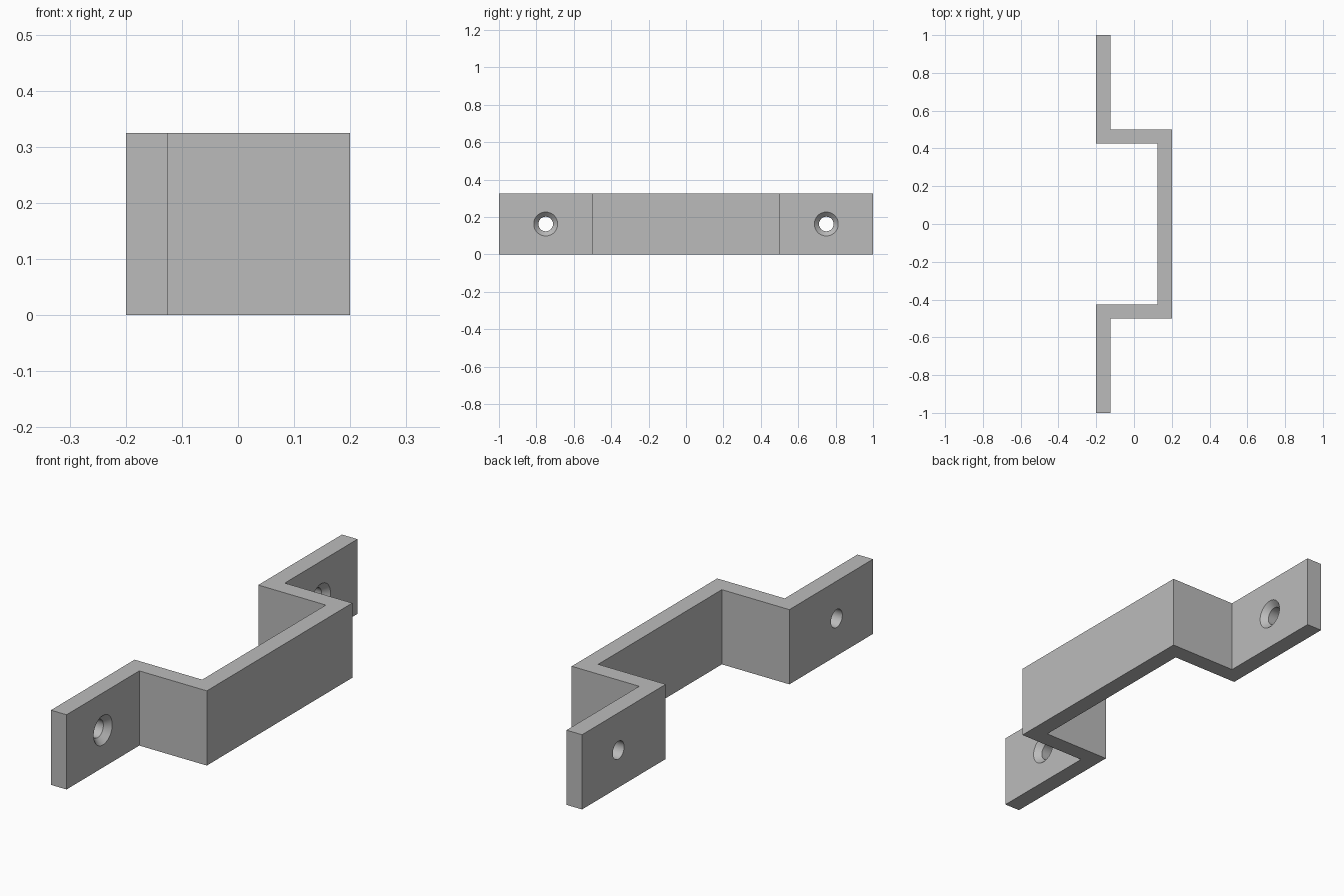
import bpy, bmesh, math
from mathutils import Matrix

if "Cube" in bpy.data.objects:
    bpy.data.objects.remove(bpy.data.objects["Cube"])

HEIGHT = 0.325
THICK = 0.075

grey = bpy.data.materials.new("grey")
grey.diffuse_color = (0.5, 0.5, 0.5, 1)
grey.use_nodes = True
grey.node_tree.nodes["Principled BSDF"].inputs["Base Color"].default_value = grey.diffuse_color


def new_object(name, bm):
    bmesh.ops.recalc_face_normals(bm, faces=bm.faces)
    mesh = bpy.data.meshes.new(name)
    bm.to_mesh(mesh)
    bm.free()
    mesh.materials.append(grey)
    obj = bpy.data.objects.new(name, mesh)
    bpy.context.collection.objects.link(obj)
    return obj


# Bracket: hat-shaped profile, half of it mirrored, extruded upwards
outer = [(-0.2 + THICK, 1.0), (-0.2 + THICK, 0.5), (0.2, 0.5)]
inner = [(0.2 - THICK, 0.5 - THICK), (-0.2, 0.5 - THICK), (-0.2, 1.0)]
mirror = lambda pts: [(x, -y) for x, y in reversed(pts)]
profile = outer + mirror(outer) + mirror(inner) + inner

bm = bmesh.new()
face = bm.faces.new([bm.verts.new((x, y, 0)) for x, y in profile])
top = bmesh.ops.extrude_face_region(bm, geom=[face])["geom"]
bmesh.ops.translate(bm, vec=(0, 0, HEIGHT),
                    verts=[v for v in top if isinstance(v, bmesh.types.BMVert)])
bracket = new_object("bracket", bm)


# Countersunk screw holes: lathed cutter along x, (x, radius) profile
def screw_hole_cutter(y):
    rings = [(-0.25, 0.039), (-0.15, 0.039), (-0.125, 0.064), (-0.115, 0.074)]
    n = 48
    bm = bmesh.new()
    loops = [[bm.verts.new((x, y + r * math.cos(2 * math.pi * i / n),
                            HEIGHT / 2 + r * math.sin(2 * math.pi * i / n)))
              for i in range(n)] for x, r in rings]
    for a, b in zip(loops, loops[1:]):
        for i in range(n):
            j = (i + 1) % n
            bm.faces.new((a[i], a[j], b[j], b[i]))
    bm.faces.new(loops[0])
    bm.faces.new(loops[-1])
    cutter = new_object("screw_hole_cutter", bm)
    cutter.hide_render = True
    return cutter


bpy.context.view_layer.objects.active = bracket
bracket.select_set(True)
for y in (-0.75, 0.75):
    cutter = screw_hole_cutter(y)
    mod = bracket.modifiers.new("screw_hole", 'BOOLEAN')
    mod.operation = 'DIFFERENCE'
    mod.solver = 'EXACT'
    mod.object = cutter
    bpy.ops.object.modifier_apply(modifier=mod.name)
    bpy.data.objects.remove(cutter)

# Smooth hole walls, crisp bracket edges
bpy.ops.object.shade_smooth_by_angle(angle=math.radians(30))
